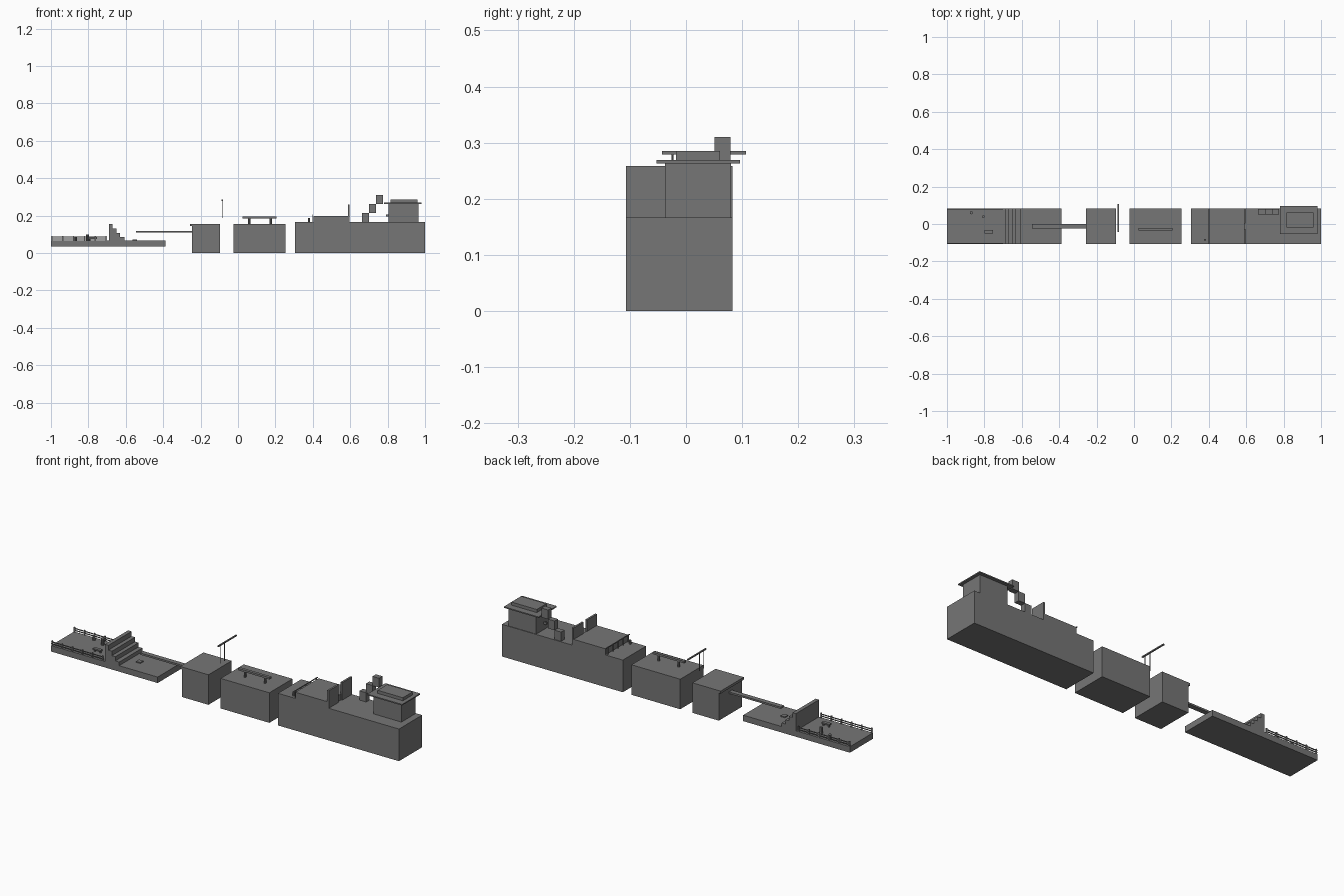
import bpy
import bmesh
from mathutils import Vector

if "Cube" in bpy.data.objects:
    bpy.data.objects.remove(bpy.data.objects["Cube"])

GREY = (0.18, 0.18, 0.18, 1)
mat = bpy.data.materials.new("plain grey")
mat.use_nodes = True
mat.diffuse_color = GREY
mat.node_tree.nodes["Principled BSDF"].inputs["Base Color"].default_value = GREY

FRONT, BACK = -0.107, 0.083


def finish(name, bm):
    bmesh.ops.recalc_face_normals(bm, faces=bm.faces)
    mesh = bpy.data.meshes.new(name)
    bm.to_mesh(mesh)
    bm.free()
    mesh.materials.append(mat)
    ob = bpy.data.objects.new(name, mesh)
    bpy.context.scene.collection.objects.link(ob)
    return ob


def box(name, x, y, z):
    """Box from (min, max) pairs."""
    bm = bmesh.new()
    bmesh.ops.create_cube(bm, size=1)
    for v in bm.verts:
        v.co = Vector([r[0] if c < 0 else r[1] for c, r in zip(v.co, (x, y, z))])
    return finish(name, bm)


def post(name, x, y, z, radius, sides=8):
    """Upright cylinder."""
    bm = bmesh.new()
    bmesh.ops.create_cone(bm, cap_ends=True, segments=sides, radius1=radius,
                          radius2=radius, depth=z[1] - z[0])
    bmesh.ops.translate(bm, verts=bm.verts, vec=(x, y, sum(z) / 2))
    return finish(name, bm)


def prism(name, profile, y):
    """Outline in x and z, extruded along y."""
    bm = bmesh.new()
    face = bm.faces.new([bm.verts.new((px, y[0], pz)) for px, pz in profile])
    ext = bmesh.ops.extrude_face_region(bm, geom=[face])
    verts = [g for g in ext["geom"] if isinstance(g, bmesh.types.BMVert)]
    bmesh.ops.translate(bm, verts=verts, vec=(0, y[1] - y[0], 0))
    return finish(name, bm)


FULL = (FRONT, BACK)

# Low deck with full width stairs
box("low_deck", (-1, -0.387), FULL, (0.035, 0.066))
outline = [(-0.69, 0.066)]
x = -0.69
for top, width in ((0.155, 0.02), (0.13, 0.02), (0.107, 0.02), (0.085, 0.022)):
    outline += [(x, top), (x + width, top)]
    x += width
outline.append((x, 0.066))
prism("stairs", outline, FULL)

# Deck railings on both long sides
for side, y in (("front", FRONT + 0.003), ("back", BACK - 0.003)):
    for i in range(6):
        px = -0.995 + i * 0.058
        box(f"{side}_rail_post", (px - 0.003, px + 0.003), (y - 0.003, y + 0.003),
            (0.066, 0.092))
    for z in (0.075, 0.085):
        box(f"{side}_rail", (-1, -0.70), (y - 0.002, y + 0.002), (z - 0.002, z + 0.002))

# Small deck fittings
post("tall_bollard", -0.805, 0.04, (0.066, 0.1), 0.008)
post("short_bollard", -0.87, 0.06, (0.066, 0.087), 0.008)
box("deck_table", (-0.80, -0.755), (-0.05, -0.033), (0.077, 0.084))
for px in (-0.793, -0.762):
    post("table_leg", px, -0.041, (0.066, 0.077), 0.004)
box("deck_hatch", (-0.565, -0.54), (-0.03, -0.005), (0.066, 0.071))

# Plank bridge to the small block
box("plank", (-0.545, -0.245), (-0.025, 0.0), (0.109, 0.118))
box("small_block", (-0.247, -0.095), FULL, (0, 0.156))
box("small_block_lip", (-0.257, -0.245), FULL, (0.143, 0.156))

# Hanging crossbar
box("crossbar", (-0.088, -0.081), (-0.043, 0.107), (0.279, 0.285))
for y in (-0.024, 0.01):
    post("crossbar_rod", -0.085, y, (0.187, 0.28), 0.002, 6)

# Middle block with a raised bar
box("middle_block", (-0.025, 0.255), FULL, (0, 0.156))
box("top_bar", (0.025, 0.207), (-0.036, -0.021), (0.185, 0.195))
for px in (0.06, 0.175):
    post("top_bar_post", px, -0.028, (0.156, 0.186), 0.006)

# Large block with its raised section
box("large_block", (0.305, 1), FULL, (0, 0.167))
box("raised_section", (0.405, 0.59), FULL, (0.167, 0.199))
post("corner_post", 0.38, -0.085, (0.167, 0.187), 0.006)

# Short railing at the foot of the raised section
for i in range(5):
    y = FRONT + 0.01 + i * 0.042
    box("step_rail_post", (0.398, 0.402), (y - 0.002, y + 0.002), (0.167, 0.205))
box("step_rail", (0.398, 0.402), FULL, (0.201, 0.205))

# Gate panels with a gap between them
box("front_gate", (0.587, 0.597), (FRONT, -0.026), (0.167, 0.258))
box("back_gate", (0.587, 0.597), (0.002, BACK), (0.167, 0.258))

# Climbing stack of boxes
for i in range(3):
    px, pz = 0.663 + i * 0.037, 0.167 + i * 0.0475
    box("climbing_box", (px, px + 0.038), (0.051, 0.079), (pz, pz + 0.048))

# Cabin with layered roof
box("cabin", (0.805, 0.965), (-0.037, 0.08), (0.167, 0.264))
box("cabin_roof", (0.78, 0.98), (-0.053, 0.096), (0.263, 0.269))
box("roof_cap", (0.815, 0.96), (-0.018, 0.061), (0.269, 0.285))
box("door_handle", (0.79, 0.806), (0.01, 0.018), (0.195, 0.207))
